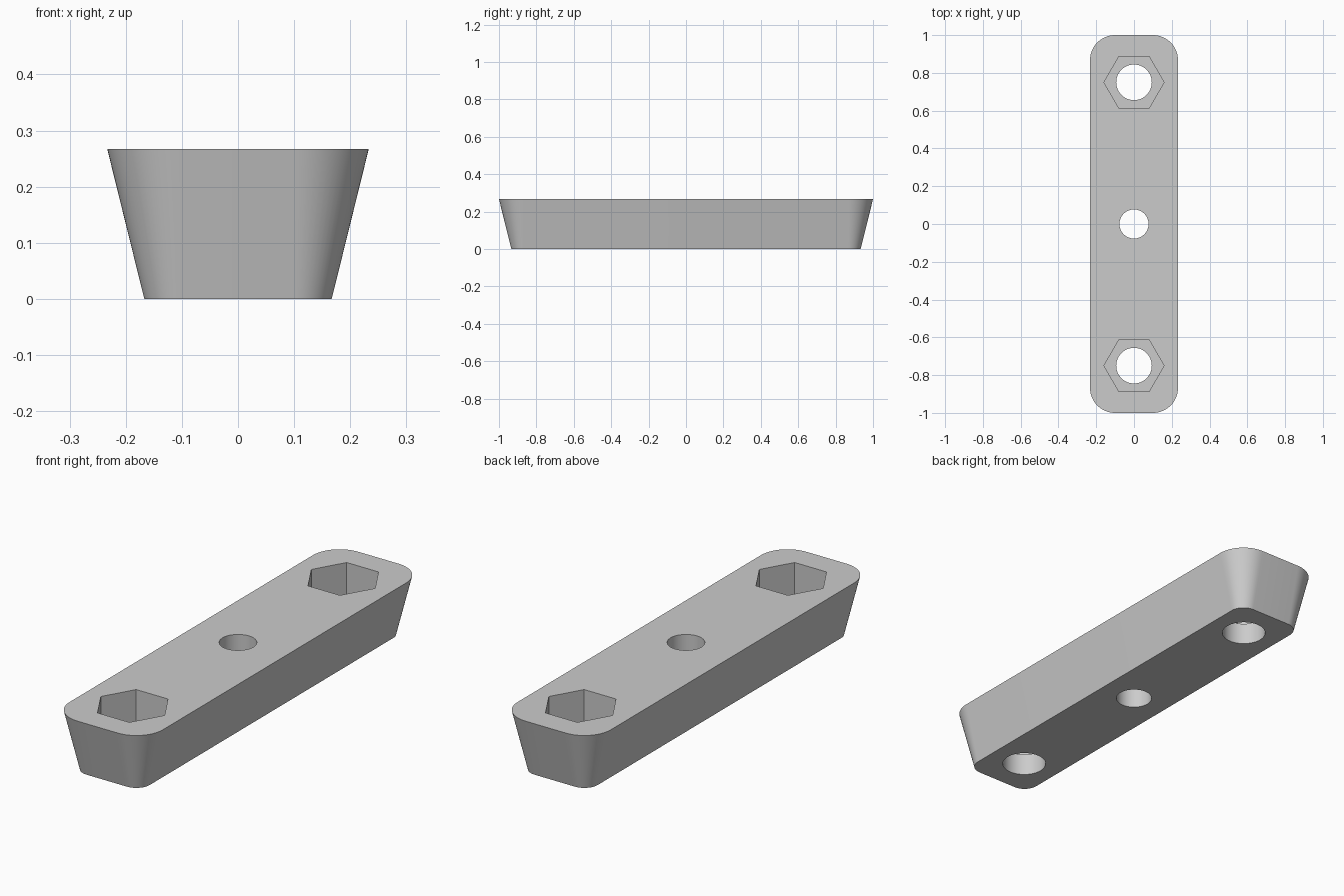
import bpy, bmesh
from math import pi, sin, cos, radians

cube = bpy.data.objects.get("Cube")
if cube:
    bpy.data.objects.remove(cube, do_unlink=True)

HEIGHT = 0.267
POCKET_FLOOR = 0.1
HOLE_Y = 0.75

grey = bpy.data.materials.new("plain grey")
grey.use_nodes = True
colour = (0.6, 0.6, 0.6, 1)
grey.diffuse_color = colour
grey.node_tree.nodes["Principled BSDF"].inputs["Base Color"].default_value = colour


def make_object(name, bm):
    bmesh.ops.recalc_face_normals(bm, faces=bm.faces)
    mesh = bpy.data.meshes.new(name)
    bm.to_mesh(mesh)
    bm.free()
    mesh.materials.append(grey)
    obj = bpy.data.objects.new(name, mesh)
    bpy.context.collection.objects.link(obj)
    return obj


def rounded_ring(bm, radius, z, steps=16):
    """Rounded rectangle whose corner centres stay fixed."""
    ring = []
    for corner, (sx, sy) in enumerate([(1, 1), (-1, 1), (-1, -1), (1, -1)]):
        for i in range(steps + 1):
            a = (corner + i / steps) * pi / 2
            ring.append(bm.verts.new((sx * 0.1 + radius * cos(a),
                                      sy * 0.867 + radius * sin(a), z)))
    return ring


def prism_cutter(name, radius, sides, y, bottom, top):
    bm = bmesh.new()
    bmesh.ops.create_cone(bm, cap_ends=True, segments=sides, radius1=radius,
                          radius2=radius, depth=top - bottom)
    # Hexagon corners point along x
    turn = pi / 2 if sides == 6 else 0
    for v in bm.verts:
        x, yy = v.co.x, v.co.y
        v.co = (x * cos(turn) - yy * sin(turn),
                x * sin(turn) + yy * cos(turn) + y,
                v.co.z + (bottom + top) / 2)
    if sides == 6 and max(v.co.x for v in bm.verts) < radius * 0.95:
        for v in bm.verts:
            v.co.x, v.co.y = v.co.y - y, y + v.co.x
    cutter = make_object(name, bm)
    cutter.hide_render = True
    return cutter


# Tapered bar with rounded corners
bm = bmesh.new()
low = rounded_ring(bm, 0.067, 0)
high = rounded_ring(bm, 0.133, HEIGHT)
bm.faces.new(low)
bm.faces.new(high)
for i in range(len(low)):
    j = (i + 1) % len(low)
    bm.faces.new((low[i], low[j], high[j], high[i]))
bar = make_object("tapered_bar", bm)

# Centre hole, end holes and hexagonal nut pockets
cutters = [prism_cutter("centre_hole_cutter", 0.077, 64, 0, -0.1, 0.4)]
for side in (-1, 1):
    y = side * HOLE_Y
    cutters.append(prism_cutter("end_hole_cutter", 0.094, 64, y, -0.1, 0.4))
    cutters.append(prism_cutter("nut_pocket_cutter", 0.159, 6, y, POCKET_FLOOR, 0.4))

bpy.ops.object.select_all(action='DESELECT')
bpy.context.view_layer.objects.active = bar
bar.select_set(True)
for cutter in cutters:
    mod = bar.modifiers.new("cut", 'BOOLEAN')
    mod.operation = 'DIFFERENCE'
    mod.solver = 'EXACT'
    mod.object = cutter
    bpy.ops.object.modifier_apply(modifier=mod.name)
for cutter in cutters:
    bpy.data.objects.remove(cutter, do_unlink=True)

bpy.ops.object.shade_smooth_by_angle(angle=radians(30))
